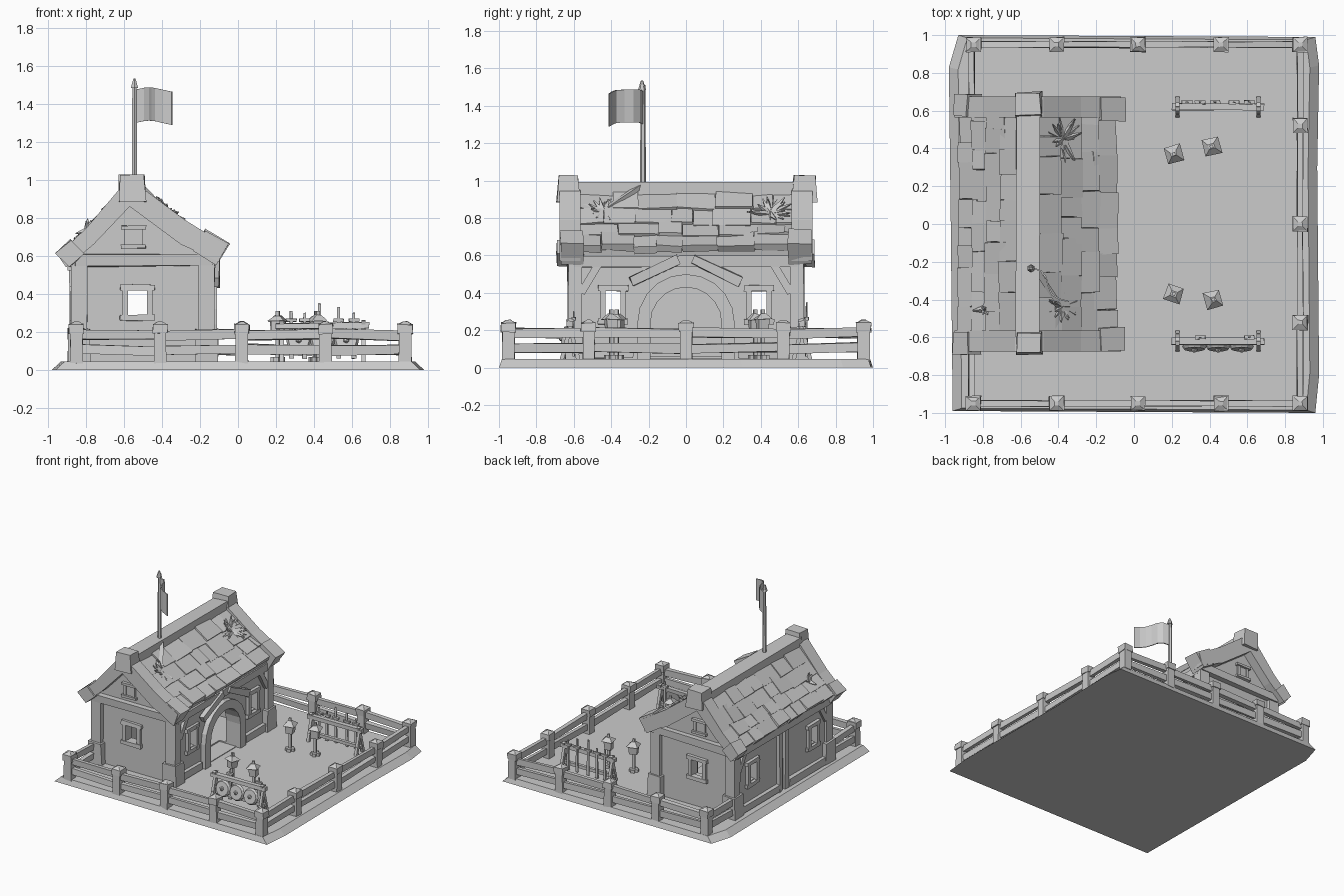
import bpy, bmesh, math, random
from mathutils import Vector, Euler, Matrix

if "Cube" in bpy.data.objects:
    bpy.data.objects.remove(bpy.data.objects["Cube"])

random.seed(4)


def finish(name, bm):
    bmesh.ops.recalc_face_normals(bm, faces=bm.faces)
    me = bpy.data.meshes.new(name)
    bm.to_mesh(me)
    bm.free()
    ob = bpy.data.objects.new(name, me)
    bpy.context.collection.objects.link(ob)
    return ob


def add_box(bm, loc, size, rot=None, jit=0.0, top=1.0):
    """Hand-hewn block: jittered corners, optional tapered top."""
    rot = rot or Matrix.Identity(3)
    for v in bmesh.ops.create_cube(bm, size=1)['verts']:
        k = top if v.co.z > 0 else 1
        p = Vector((v.co.x * size[0] * k, v.co.y * size[1] * k, v.co.z * size[2]))
        p += Vector([random.uniform(-jit, jit) for _ in range(3)])
        v.co = rot @ p + Vector(loc)


def box(name, loc, size, jit=0.0, top=1.0, rot=None):
    bm = bmesh.new()
    add_box(bm, loc, size, rot, jit, top)
    return finish(name, bm)


def add_beam(bm, a, b, w, h, jit=0.0):
    a, b = Vector(a), Vector(b)
    d = b - a
    q = d.to_track_quat('X', 'Z').to_matrix()
    add_box(bm, (a + b) / 2, (d.length, w, h), q, jit)


def beam(name, a, b, w, h, jit=0.0):
    bm = bmesh.new()
    add_beam(bm, a, b, w, h, jit)
    return finish(name, bm)


def prism(name, pts, t0, t1, axis='y'):
    place = {'x': lambda a, b, t: (t, a, b), 'y': lambda a, b, t: (a, t, b),
             'z': lambda a, b, t: (a, b, t)}[axis]
    bm = bmesh.new()
    rings = [[bm.verts.new(place(a, b, t)) for a, b in pts] for t in (t0, t1)]
    n = len(pts)
    bm.faces.new(rings[0])
    bm.faces.new(rings[1])
    for i in range(n):
        j = (i + 1) % n
        bm.faces.new((rings[0][i], rings[0][j], rings[1][j], rings[1][i]))
    return finish(name, bm)


def cut(ob, cutter):
    m = ob.modifiers.new('cut', 'BOOLEAN')
    m.operation, m.object, m.solver = 'DIFFERENCE', cutter, 'EXACT'
    bpy.context.view_layer.objects.active = ob
    bpy.ops.object.modifier_apply(modifier=m.name)
    bpy.data.objects.remove(cutter)


def arc(r, z, n=10):
    return [(r * math.cos(math.pi * i / n), z + r * math.sin(math.pi * i / n)) for i in range(n + 1)]


# Ground slab with sloping rim
ground = prism('ground', [(-0.96, -0.99), (0.96, -1), (0.98, -0.8), (0.97, 0.3), (0.98, 0.84),
                          (0.96, 0.99), (-0.93, 1), (-0.98, 0.83), (-0.97, 0)], 0, 0.045, 'z')
for v in ground.data.vertices:
    if v.co.z > 0.02:
        v.co.x *= 0.95
        v.co.y *= 0.985

# House shell: hollow, with windows and arched doorway cut out
walls = prism('walls', [(-0.86, 0.04), (-0.15, 0.04), (-0.15, 0.6), (-0.55, 0.9), (-0.86, 0.58)], -0.6, 0.6)
cut(walls, prism('c', [(-0.8, 0.06), (-0.21, 0.06), (-0.21, 0.57), (-0.55, 0.82), (-0.8, 0.56)], -0.54, 0.54))
cut(walls, prism('c', [(0.19, 0.05)] + arc(0.19, 0.24) + [(-0.19, 0.05)], -0.3, 0, 'x'))
cut(walls, box('c', (-0.53, 0, 0.355), (0.1, 1.6, 0.14)))
for y in (-0.39, 0.39):
    cut(walls, box('c', (-0.5, y, 0.34), (1.4, 0.09, 0.15)))
prism('door_arch', [(0.26, 0.04)] + arc(0.26, 0.24) + [(-0.26, 0.04), (-0.19, 0.04)]
      + arc(0.19, 0.24)[::-1] + [(0.19, 0.04)], -0.24, -0.11, 'x')


# Window frames: four bars round a hole, u = wall direction
def window(name, c, u, w, h, bar=0.03, depth=0.04):
    c, u, up = Vector(c), Vector(u), Vector((0, 0, 1))
    bm = bmesh.new()
    for s in (-1, 1):
        add_beam(bm, c + u * s * w / 2 - up * h / 2, c + u * s * w / 2 + up * h / 2, bar, depth if u.x == 0 else bar)
        e = up * s * h / 2
        add_beam(bm, c + e - u * (w / 2 + 0.025), c + e + u * (w / 2 + 0.025), depth, bar, 0.003)
    return finish(name, bm)


for s in (-1, 1):
    window('gable_window', (-0.53, s * 0.605, 0.355), (1, 0, 0), 0.13, 0.16)
    window('attic_window', (-0.55, s * 0.605, 0.7), (1, 0, 0), 0.08, 0.1, 0.02)
    box('attic_pane', (-0.55, s * 0.6, 0.7), (0.08, 0.015, 0.1))
    for x in (-0.865, -0.145):
        window('side_window', (x, s * 0.39, 0.335), (0, 1, 0), 0.11, 0.18)
    # Timber frame
    beam('gable_tie_beam', (-0.86, s * 0.61, 0.575), (-0.13, s * 0.61, 0.585), 0.06, 0.06, 0.006)
    for x, e in ((-0.835, -1), (-0.165, 1)):
        box('corner_post', (x, s * 0.595, 0.31), (0.085, 0.075, 0.52), 0.004)
        box('corner_stone', (x, s * 0.59, 0.125), (0.12, 0.12, 0.18), 0.006, 0.95)
        wx = x + e * 0.022
        beam('corner_brace', (wx, s * 0.56, 0.4), (wx, s * 0.47, 0.55), 0.04, 0.04)
    beam('back_post', (-0.865, s * 0.04, 0.04), (-0.865, s * 0.04, 0.58), 0.045, 0.04, 0.004)
    beam('porch_brace', (-0.12, s * 0.29, 0.46), (-0.12, s * 0.04, 0.58), 0.04, 0.05, 0.006)
for x, z in ((-0.87, 0.55), (-0.14, 0.57)):
    beam('wall_plate', (x, -0.6, z), (x, 0.6, z), 0.05, 0.06, 0.005)
    for s in (-1, 1):
        y0 = 0.28 if x > -0.5 else 0.06
        beam('sill_beam', (x, s * y0, 0.08), (x, s * 0.54, 0.08), 0.04, 0.06, 0.004)

# Roof: core, gable boards, ridge
left = [(-0.6, 0.93), (-0.755, 0.755), (-0.9, 0.615)]
right = [(-0.52, 0.925), (-0.31, 0.765), (-0.12, 0.645)]
gable = [(-0.56, 0.98), (-0.63, 0.945), (-0.8, 0.745), (-0.95, 0.605), (-0.905, 0.54), (-0.76, 0.66),
         (-0.57, 0.86), (-0.3, 0.66), (-0.1, 0.57), (-0.07, 0.66), (-0.28, 0.79), (-0.48, 0.94)]
core = [(-0.56, 0.93), (-0.755, 0.74), (-0.89, 0.61), (-0.87, 0.57), (-0.75, 0.69),
        (-0.56, 0.87), (-0.31, 0.7), (-0.13, 0.59), (-0.12, 0.63), (-0.31, 0.75)]
prism('roof_core', core, -0.58, 0.58)
beam('ridge_beam', (-0.56, -0.6, 0.945), (-0.56, 0.6, 0.945), 0.125, 0.085, 0.006)
for s in (-1, 1):
    prism('gable_board', gable, s * 0.565, s * 0.675)
    box('ridge_end', (-0.56, s * 0.63, 0.955), (0.145, 0.135, 0.14), 0.008, 0.85)
    box('eave_end_right', (-0.14, s * 0.61, 0.645), (0.14, 0.13, 0.13), 0.008, 1, Euler((0, 0.5, 0)).to_matrix())
    box('eave_end_left', (-0.885, s * 0.63, 0.61), (0.1, 0.12, 0.1), 0.008, 1, Euler((0, -0.75, 0)).to_matrix())

# Shingle rows, tiles of random width laid down each slope
bm = bmesh.new()
for path in (left, right):
    for k in range(4):
        seg = k // 2
        p, q = Vector(path[seg]), Vector(path[seg + 1])
        c = p.lerp(q, (k % 2) * 0.5 + 0.28)
        d = q - p
        a = math.atan2(-d.y, d.x)
        y = -0.57
        while y < 0.56:
            w = min(random.uniform(0.09, 0.22), 0.57 - y)
            tilt = random.uniform(0.03, 0.14) * (1 if d.x < 0 else -1)
            add_box(bm, (c.x, y + w / 2, c.y + random.uniform(-0.006, 0.01)),
                    (d.length * 0.56 + random.uniform(0, 0.03), w, 0.04),
                    Euler((random.uniform(-0.04, 0.04), a + tilt, 0)).to_matrix(), 0.005)
            y += w
finish('roof_shingles', bm)

# Twiggy growth on the roof
for name, c, n, r in (('roof_growth_back', (-0.38, 0.45, 0.82), 26, 0.12), ('roof_growth_front', (-0.38, -0.44, 0.82), 26, 0.12),
                      ('roof_growth_left', (-0.79, -0.45, 0.73), 8, 0.06)):
    bm = bmesh.new()
    tilt = 0.65 if c[0] > -0.5 else -0.8
    for _ in range(n):
        t, rr = random.uniform(0, 6.28), random.uniform(0.5, 1) * r
        d = Euler((0, tilt, 0)).to_matrix() @ Vector((math.cos(t) * rr, math.sin(t) * rr, random.uniform(0.005, 0.05)))
        m = Matrix.Translation(Vector(c) + d * 0.55) @ d.to_track_quat('Z', 'Y').to_matrix().to_4x4()
        bmesh.ops.create_cone(bm, cap_ends=True, segments=4, radius1=0.022, radius2=0.003, depth=d.length, matrix=m)
    finish(name, bm)
beam('roof_root', (-0.53, -0.23, 0.98), (-0.4, -0.42, 0.85), 0.03, 0.03, 0.006)

# Flagpole and waving flag set diagonally
bm = bmesh.new()
bmesh.ops.create_cone(bm, cap_ends=True, segments=6, radius1=0.016, radius2=0.013, depth=0.55,
                      matrix=Matrix.Translation((-0.545, -0.23, 1.235)))
bmesh.ops.create_cone(bm, cap_ends=True, segments=6, radius1=0.022, radius2=0.006, depth=0.05,
                      matrix=Matrix.Translation((-0.545, -0.235, 1.51)))
finish('flagpole', bm)
top, low = [], []
for i in range(7):
    t = i / 6
    wob = 0.016 * math.sin(t * 7)
    top.append((-0.54 + 0.18 * t + wob, -0.235 - 0.19 * t + wob))
low = [(x + 0.006, y + 0.006) for x, y in top]
flag = prism('flag', top + low[::-1], 1.3, 1.475, 'z')
for v in flag.data.vertices:
    v.co.z += 0.012 * math.sin((v.co.x + 0.54) * 22)

# Fence: capped posts and two rails per bay
xs = (-0.85, -0.41, 0.02, 0.46, 0.88)
ys = (-0.95, -0.52, 0, 0.52, 0.95)
spots = [(x, s * 0.95) for x in xs for s in (-1, 1)] + [(0.88, y) for y in ys[1:4]]
for x, y in spots:
    bm = bmesh.new()
    add_box(bm, (x, y, 0.13), (0.065, 0.065, 0.19), None, 0.003)
    add_box(bm, (x, y, 0.215), (0.078, 0.078, 0.05), None, 0.004)
    add_box(bm, (x, y, 0.247), (0.074, 0.074, 0.016), None, 0.002, 0.3)
    finish('fence_post', bm)
bays = [((xs[i], s * 0.95), (xs[i + 1], s * 0.95)) for i in range(4) for s in (-1, 1)]
bays += [((0.88, ys[i]), (0.88, ys[i + 1])) for i in range(4)]
bays += [((-0.86, s * 0.95), (-0.86, s * 0.62)) for s in (-1, 1)]
for a, b in bays:
    for z in (0.105, 0.185):
        j = random.uniform(-0.008, 0.008)
        beam('fence_rail', (*a, z + j), (*b, z - j), 0.032, 0.05, 0.004)

# Racks: A-frames with bars
for s in (-1, 1):
    bm = bmesh.new()
    y = s * 0.62
    for x in (0.23, 0.66):
        for e in (-1, 1):
            add_beam(bm, (x, y + e * 0.045, 0.04), (x, y - e * 0.012, 0.26), 0.022, 0.022)
        add_beam(bm, (x, y - 0.04, 0.1), (x, y + 0.04, 0.1), 0.02, 0.02)
    add_beam(bm, (0.2, y, 0.23), (0.69, y, 0.235), 0.035, 0.03, 0.003)
    add_beam(bm, (0.21, y, 0.1), (0.68, y, 0.1), 0.025, 0.025)
    finish('rack_frame', bm)
for x in (0.32, 0.445, 0.57):
    bm = bmesh.new()
    m = Matrix.Translation((x, -0.655, 0.155)) @ Matrix.Rotation(math.radians(78), 4, 'X')
    bmesh.ops.create_cone(bm, cap_ends=True, segments=12, radius1=0.066, radius2=0.055, depth=0.018, matrix=m)
    bmesh.ops.create_icosphere(bm, subdivisions=1, radius=0.018, matrix=Matrix.Translation((x, -0.665, 0.157)))
    finish('round_shield', bm)
for i, x in enumerate((0.28, 0.35, 0.43, 0.53, 0.61)):
    for y, on in ((0.645, True), (-0.6, i in (1, 4))):
        if on:
            bm = bmesh.new()
            h = (0.31, 0.3, 0.35, 0.33, 0.3)[i]
            add_box(bm, (x, y, (h + 0.06) / 2), (0.024, 0.012, h - 0.06), None, 0.002, 0.5)
            add_box(bm, (x, y, 0.262), (0.055, 0.02, 0.016), None, 0.002)
            finish('sword', bm)

# Training posts with boxy heads
for x, y in ((0.21, 0.37), (0.41, 0.41), (0.21, -0.37), (0.42, -0.4)):
    bm = bmesh.new()
    r = Euler((0, 0, random.uniform(-0.4, 0.4))).to_matrix()
    add_box(bm, (x, y, 0.055), (0.07, 0.03, 0.025), r)
    add_box(bm, (x, y, 0.055), (0.03, 0.07, 0.025), r)
    add_box(bm, (x, y, 0.13), (0.02, 0.02, 0.16), r)
    add_box(bm, (x, y, 0.225), (0.055, 0.055, 0.07), r, 0.004, 1.15)
    add_box(bm, (x, y, 0.272), (0.09, 0.09, 0.03), r, 0.004, 0.3)
    add_box(bm, (x, y, 0.295), (0.018, 0.018, 0.03), r)
    finish('training_post', bm)
